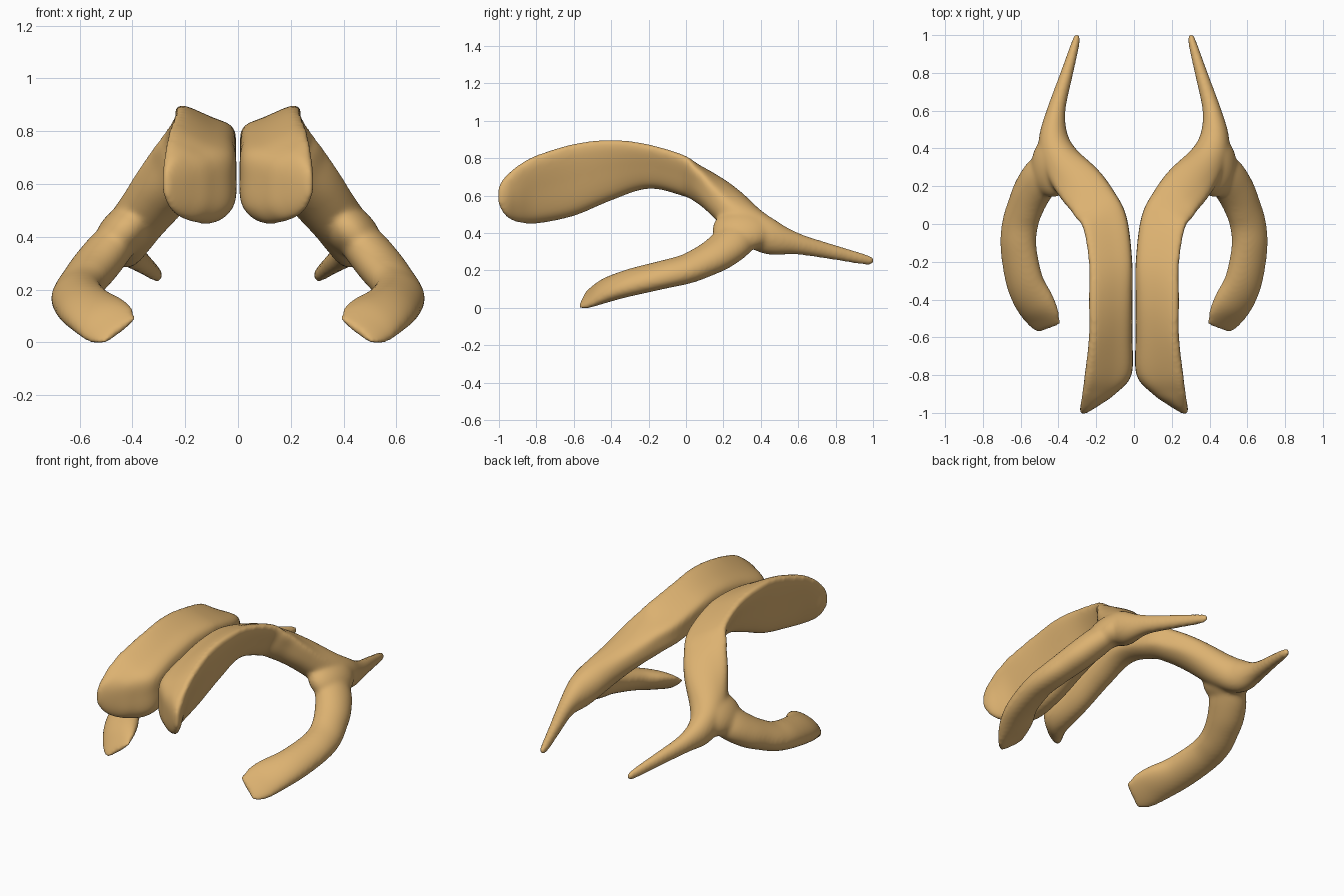
import bpy, bmesh
from math import cos, sin, pi, radians
from mathutils import Vector, Matrix

cube = bpy.data.objects.get("Cube")
if cube:
    bpy.data.objects.remove(cube, do_unlink=True)

tan = bpy.data.materials.new("warm tan")
tan.diffuse_color = (0.72, 0.445, 0.165, 1)
tan.use_nodes = True
tan.node_tree.nodes["Principled BSDF"].inputs["Base Color"].default_value = tan.diffuse_color

SIDES = 40
STEPS = 6
# Lopsided outline of the upper horn: flat inner wall, roof rising to an outer ridge
RIDGED = [(0.74, 0.05), (1, 0.8), (0.8, 1.02), (-0.2, 0.72), (-0.9, 0.45),
          (-0.99, -0.1), (-0.93, -0.7), (-0.35, -1.02), (0.28, -0.84)]


def spline(p0, p1, p2, p3, t):
    """Catmull-Rom blend of four equal-length vectors."""
    return p1 + 0.5 * t * (p2 - p0 + t * (2 * p0 - 5 * p1 + 4 * p2 - p3
                                         + t * (3 * (p1 - p2) + p3 - p0)))


def resample(rows, steps, closed=False):
    rows = [Vector(r) for r in rows]
    n = len(rows)
    pick = (lambda i: rows[i % n]) if closed else (lambda i: rows[max(0, min(n - 1, i))])
    out = [spline(*(pick(i + k) for k in (-1, 0, 1, 2)), s / steps)
           for i in range(n if closed else n - 1) for s in range(steps)]
    return out if closed else out + [rows[-1]]


ridged_dense = resample(RIDGED, 20, closed=True)


def outline(blend):
    """Closed section mixing an ellipse with the ridged shape."""
    points = []
    for k in range(SIDES):
        a = 2 * pi * k / SIDES
        round_pt = Vector((cos(a), sin(a)))
        ridge_pt = max(ridged_dense, key=lambda p: p.normalized().dot(round_pt))
        points.append(round_pt.lerp(ridge_pt, blend))
    return points


def limb(bm, sections, upright_before=None):
    """Loft sections of (x, y, z, half width, half height, roll, ridge)."""
    rows = resample(sections, STEPS)
    rings = []
    for i, row in enumerate(rows):
        centre = Vector(row[:3])
        ahead = Vector(rows[min(i + 1, len(rows) - 1)][:3])
        behind = Vector(rows[max(i - 1, 0)][:3])
        along = (ahead - behind).normalized()
        if upright_before is not None:
            f = max(0, min(1, (centre.y - upright_before) / 0.2))
            along = Vector((0, 1, 0)).lerp(along, f).normalized()
        side = along.cross(Vector((0, 0, 1))).normalized()
        if side.x < 0:
            side.negate()
        up = side.cross(along)
        if up.z < 0:
            up.negate()
        r = radians(row[5])
        u = side * cos(r) - up * sin(r)
        v = up * cos(r) + side * sin(r)
        w, h = max(row[3], 0.004), max(row[4], 0.004)
        rings.append([bm.verts.new(centre + u * w * p.x + v * h * p.y)
                      for p in outline(max(0, min(1, row[6])))])
    for a, b in zip(rings, rings[1:]):
        for k in range(SIDES):
            j = (k + 1) % SIDES
            bm.faces.new((a[k], a[j], b[j], b[k]))
    bm.faces.new(rings[0])
    bm.faces.new(rings[-1])


bm = bmesh.new()

# Broad front horn, sweeping over the top and down into the thin rear spike
limb(bm, [
    (.275, -1.007, .60, .012, .035, 0, 0),
    (.256, -.985, .60, .033, .085, 0, .2),
    (.228, -.95, .603, .06, .125, 0, .5),
    (.189, -.90, .613, .09, .153, 0, .8),
    (.138, -.80, .635, .125, .18, 0, 1),
    (.124, -.60, .686, .116, .19, 0, 1),
    (.124, -.40, .738, .116, .16, 0, 1),
    (.125, -.20, .757, .116, .117, 0, 1),
    (.155, 0, .705, .122, .106, 0, 1),
    (.21, .10, .65, .128, .102, 0, .7),
    (.285, .20, .57, .13, .098, 5, .35),
    (.385, .33, .45, .105, .10, 10, 0),
    (.425, .45, .378, .08, .095, 5, 0),
    (.412, .60, .341, .05, .057, 0, 0),
    (.355, .80, .295, .034, .04, 0, 0),
    (.312, .95, .26, .024, .03, 0, 0),
    (.301, 1.005, .249, .014, .018, 0, 0),
], upright_before=-.15)

# Lower horn, curling out, forward and back in to a flat slanted tip
limb(bm, [
    (.41, .31, .43, .07, .06, 35, 0),
    (.475, .265, .367, .11, .082, 32, 0),
    (.535, .18, .295, .108, .085, 28, 0),
    (.575, .09, .245, .10, .08, 24, 0),
    (.603, 0, .207, .099, .075, 22, 0),
    (.612, -.12, .178, .10, .071, 24, 0),
    (.58, -.30, .135, .106, .066, 26, 0),
    (.524, -.42, .098, .115, .055, 30, 0),
    (.482, -.50, .064, .108, .032, 36, 0),
    (.448, -.553, .043, .082, .012, 38, 0),
])

# Flattened joint where the three horns meet
facing = Vector((.7, 0, .7)).to_track_quat('Z', 'Y').to_matrix().to_4x4()
bmesh.ops.create_uvsphere(
    bm, u_segments=32, v_segments=16, radius=1,
    matrix=Matrix.Translation((.432, .305, .418)) @ facing
    @ Matrix.Diagonal((.165, .132, .09, 1)))

bmesh.ops.recalc_face_normals(bm, faces=bm.faces)
mesh = bpy.data.meshes.new("paired_horns")
bm.to_mesh(mesh)
bm.free()
mesh.materials.append(tan)
horns = bpy.data.objects.new("paired_horns", mesh)
bpy.context.collection.objects.link(horns)

# Fuse the limbs into one skin, soften the joints, then mirror to the other side
fuse = horns.modifiers.new("fuse", 'REMESH')
fuse.mode = 'VOXEL'
fuse.voxel_size = 0.01
fuse.use_smooth_shade = True
soften = horns.modifiers.new("soften", 'SMOOTH')
soften.factor = 0.5
soften.iterations = 18
pair = horns.modifiers.new("pair", 'MIRROR')
pair.use_mirror_merge = False
